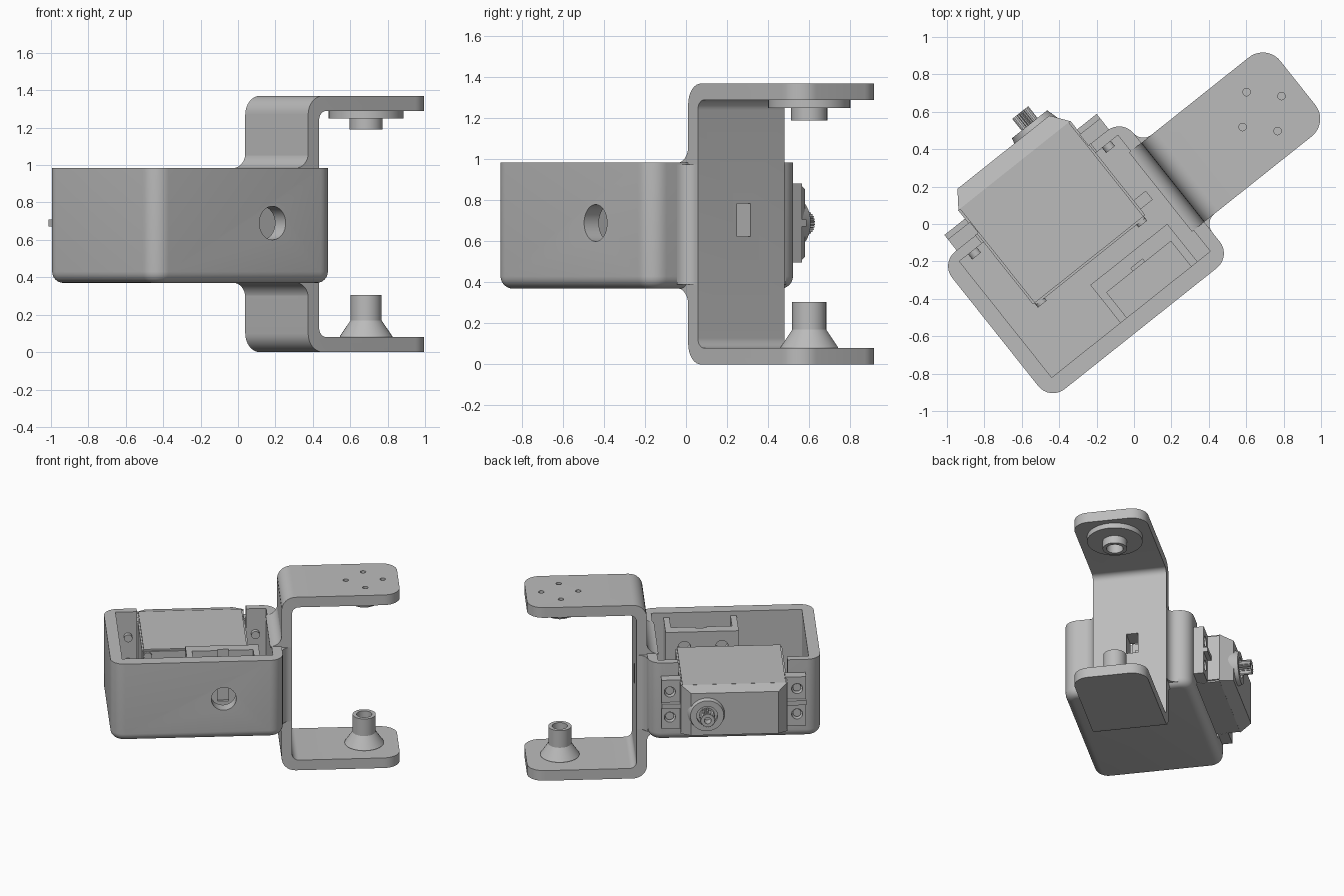
import bpy, bmesh, math
from mathutils import Matrix, Vector

cube = bpy.data.objects.get("Cube")
if cube:
    bpy.data.objects.remove(cube)

TURN = math.radians(38.5)      # whole assembly is turned about z
ZC = 0.69                      # height of the servo shaft
ARM_U, ARM_V = 0.91, 0.044     # pivot axis of the bracket

grey = bpy.data.materials.new("plain_grey")
grey.use_nodes = True
grey.diffuse_color = (0.5, 0.5, 0.5, 1)
grey.node_tree.nodes["Principled BSDF"].inputs["Base Color"].default_value = (0.5, 0.5, 0.5, 1)


def make(name, bm):
    bmesh.ops.recalc_face_normals(bm, faces=bm.faces)
    me = bpy.data.meshes.new(name)
    bm.to_mesh(me)
    bm.free()
    me.materials.append(grey)
    ob = bpy.data.objects.new(name, me)
    bpy.context.collection.objects.link(ob)
    return ob


def box_bm(u0, u1, v0, v1, z0, z1):
    bm = bmesh.new()
    bmesh.ops.create_cube(bm, size=1)
    for v in bm.verts:
        v.co = ((u0 + u1) / 2 + v.co.x * (u1 - u0),
                (v0 + v1) / 2 + v.co.y * (v1 - v0),
                (z0 + z1) / 2 + v.co.z * (z1 - z0))
    return bm


def box(name, *size):
    return make(name, box_bm(*size))


def prism(name, pts, axis, lo, hi):
    """Extrude a flat outline along y (points are x, z) or z (points are x, y)."""
    bm = bmesh.new()
    put = (lambda p: (p[0], lo, p[1])) if axis == "y" else (lambda p: (p[0], p[1], lo))
    face = bm.faces.new([bm.verts.new(put(p)) for p in pts])
    new = bmesh.ops.extrude_face_region(bm, geom=[face])["geom"]
    move = Vector((0, hi - lo, 0)) if axis == "y" else Vector((0, 0, hi - lo))
    bmesh.ops.translate(bm, vec=move, verts=[g for g in new if isinstance(g, bmesh.types.BMVert)])
    return make(name, bm)


def lathe(name, profile, origin, axis="z", n=48):
    """Turn a closed (radius, height) profile about an axis."""
    bm = bmesh.new()
    vs = [bm.verts.new((r, 0, h)) for r, h in profile]
    es = [bm.edges.new((vs[i - 1], vs[i])) for i in range(len(vs))]
    bmesh.ops.spin(bm, geom=vs + es, cent=(0, 0, 0), axis=(0, 0, 1), angle=2 * math.pi, steps=n)
    bmesh.ops.remove_doubles(bm, verts=bm.verts, dist=1e-5)
    bmesh.ops.dissolve_degenerate(bm, edges=bm.edges, dist=1e-6)
    if axis == "y":
        bm.transform(Matrix.Rotation(-math.pi / 2, 4, "X"))
    bm.transform(Matrix.Translation(origin))
    return make(name, bm)


def rod(name, r, lo, hi, origin, axis="z", n=32):
    return lathe(name, [(0, lo), (r, lo), (r, hi), (0, hi)], origin, axis, n)


def combine(ob, others, op="DIFFERENCE"):
    for o in others:
        m = ob.modifiers.new("cut", "BOOLEAN")
        m.object, m.operation, m.solver = o, op, "EXACT"
        o.hide_render = True
    dg = bpy.context.evaluated_depsgraph_get()
    me = bpy.data.meshes.new_from_object(ob.evaluated_get(dg))
    ob.modifiers.clear()
    ob.data = me
    for o in others:
        bpy.data.objects.remove(o)
    return ob


def arc(cx, cy, r, a0, a1, n=8):
    angles = [math.radians(a0 + (a1 - a0) * i / n) for i in range(n + 1)]
    return [(cx + r * math.cos(a), cy + r * math.sin(a)) for a in angles]


parts = []

# Housing: rounded tray with hollow, servo opening and sockets
bm = box_bm(-0.94, 0.30, -0.46, 0.48, 0.37, 0.985)
upright = [e for e in bm.edges if abs(e.verts[0].co.z - e.verts[1].co.z) > 0.1]
bmesh.ops.bevel(bm, geom=upright, offset=0.1, segments=8, affect="EDGES", profile=0.5)
low = [e for e in bm.edges if all(v.co.z < 0.38 for v in e.verts)]
bmesh.ops.bevel(bm, geom=low, offset=0.06, segments=6, affect="EDGES", profile=0.5)
housing = make("housing", bm)
cuts = [box("hollow", -0.855, 0.228, -0.368, 0.425, 0.45, 1.1),
        box("servo_opening", -0.70, 0.085, 0.3, 0.6, 0.47, 1.1),
        rod("front_hole", 0.09, -0.6, -0.3, (-0.13, 0, ZC), "y")]
combine(housing, cuts)

# Pocket block behind the front wall
block = box("pocket_block", -0.386, 0.14, -0.37, -0.11, 0.44, 0.95)
cuts = [box("pocket", -0.342, 0.097, -0.4, -0.195, 0.5, 1.1),
        box("notch", -0.16, -0.08, -0.25, -0.175, 0.55, 1.1)]
for du in (-0.135, 0.135):
    cuts.append(rod("block_hole", 0.045, -0.25, 0, (-0.13 + du, 0, 0.83), "y"))
combine(block, cuts)
parts.append(block)

# C-shaped bracket: bent strip with rounded arm ends
u0, u1, end, top, t = 0.30, 0.375, 1.155, 1.37, 0.08
outline = ([(end, 0)] + arc(u0 + 0.1, 0.1, 0.1, 270, 180) + arc(u0 + 0.1, top - 0.1, 0.1, 180, 90)
           + [(end, top), (end, top - t)] + arc(u1 + 0.05, top - t - 0.05, 0.05, 90, 180)
           + arc(u1 + 0.05, t + 0.05, 0.05, 180, 270) + [(end, t)])
bracket = prism("bracket", outline, "y", -0.225, 0.315)
bm = bmesh.new()
bm.from_mesh(bracket.data)
tips = [e for e in bm.edges if all(v.co.x > 1.15 for v in e.verts)
        and abs(e.verts[0].co.z - e.verts[1].co.z) > 0.05]
bmesh.ops.bevel(bm, geom=tips, offset=0.12, segments=10, affect="EDGES", profile=0.5)
bm.to_mesh(bracket.data)
bm.free()
cuts = [box("cable_slot", 0.2, 0.5, 0.02, 0.105, 0.625, 0.785)]
for k in range(4):
    a = k * math.pi / 2
    cuts.append(rod("arm_hole", 0.02, 1.2, 1.5, (ARM_U + 0.133 * math.cos(a), ARM_V + 0.133 * math.sin(a), 0), n=20))
combine(bracket, cuts)
combine(housing, [box("wall_slot", 0.2, 0.35, 0.02, 0.105, 0.625, 0.785)])
parts += [housing, bracket]

# Fillets between housing and bracket
r = 0.085
parts.append(prism("upper_fillet", arc(0.302 - r, 0.984 + r, r, -90, 0) + [(0.31, 0.984 + r), (0.31, 0.975), (0.302 - r, 0.975)],
                   "y", -0.225, 0.315))
parts.append(prism("lower_fillet", arc(0.302 - r, 0.371 - r, r, 90, 0) + [(0.31, 0.371 - r), (0.31, 0.44), (0.302 - r, 0.44)],
                   "y", -0.225, 0.315))
for name, edge, s in (("front_fillet", -0.225, -1), ("rear_fillet", 0.315, 1)):
    curve = [(x, edge + s * y) for x, y in arc(0.37, 0.07, 0.07, 180, 270)]
    parts.append(prism(name, curve + [(0.37, edge - s * 0.01), (0.299, edge - s * 0.01)], "z", 0.39, 0.975))

# Upper arm horn with toothed socket
parts.append(lathe("horn_disc", [(0.06, 1.295), (0.2, 1.295), (0.2, 1.25), (0.088, 1.25),
                                 (0.088, 1.19), (0.06, 1.19)], (ARM_U, ARM_V, 0)))
# Lower arm hollow post with flared foot
parts.append(lathe("pivot_post", [(0, 0.07), (0.14, 0.07), (0.14, 0.085), (0.083, 0.17), (0.083, 0.305),
                                  (0.055, 0.305), (0.055, 0.1), (0, 0.1)], (ARM_U, ARM_V, 0)))

# Servo body
bm = box_bm(-0.69, 0.077, -0.012, 0.655, 0.497, 0.883)
bmesh.ops.bevel(bm, geom=bm.edges[:], offset=0.012, segments=2, affect="EDGES")
parts.append(make("servo_body", bm))

# Servo gear cover, tapering outward
bm = box_bm(-0.69, 0.077, 0.64, 0.735, 0.497, 0.883)
for v in bm.verts:
    if v.co.y > 0.7:
        v.co.x = -0.31 + (v.co.x + 0.31) * 0.82
        v.co.z = ZC + (v.co.z - ZC) * 0.86
parts.append(make("gear_cover", bm))
parts.append(lathe("shaft_boss", [(0, 0.66), (0.15, 0.66), (0.12, 0.765), (0.075, 0.765), (0.075, 0.74), (0, 0.74)],
                   (-0.105, 0, ZC), "y"))

# Splined output shaft
teeth = []
for i in range(48):
    a, rad = i * math.pi / 24, (0.055 if i % 2 else 0.047)
    teeth.append((-0.105 + rad * math.cos(a), ZC + rad * math.sin(a)))
spline = prism("output_spline", teeth, "y", 0.73, 0.845)
combine(spline, [rod("shaft_bore", 0.025, 0.78, 0.9, (-0.105, 0, ZC), "y")])
parts.append(spline)

# Mounting ears, with screws, gussets
for name, a, b, cu in (("left_ear", 0.07, 0.21, 0.15), ("right_ear", -0.83, -0.68, -0.765)):
    ear = box(name, a, b, 0.48, 0.555, 0.497, 0.883)
    combine(ear, [rod("ear_hole", 0.04, 0.4, 0.6, (cu, 0, ZC + s * 0.1), "y") for s in (-1, 1)])
    parts.append(ear)
    parts.append(box(name + "_gusset", a, b, 0.55, 0.585, ZC - 0.018, ZC + 0.018))
    for s in (-1, 1):
        parts.append(rod(name + "_screw", 0.03, 0.39, 0.535, (cu, 0, ZC + s * 0.1), "y", 20))

# Case screws and cable relief
for u in (-0.65, 0.037):
    for z in (0.54, 0.84):
        parts.append(rod("case_screw", 0.03, -0.03, 0.01, (u, 0, z), "y", 20))
parts.append(box("cable_relief", 0.07, 0.16, 0.04, 0.1, 0.61, 0.77))

# Turn the assembly and smooth the rounded surfaces
bpy.ops.object.select_all(action="DESELECT")
for ob in parts:
    ob.rotation_euler.z = TURN
    ob.select_set(True)
bpy.context.view_layer.objects.active = parts[0]
bpy.ops.object.shade_smooth_by_angle(angle=math.radians(30))
